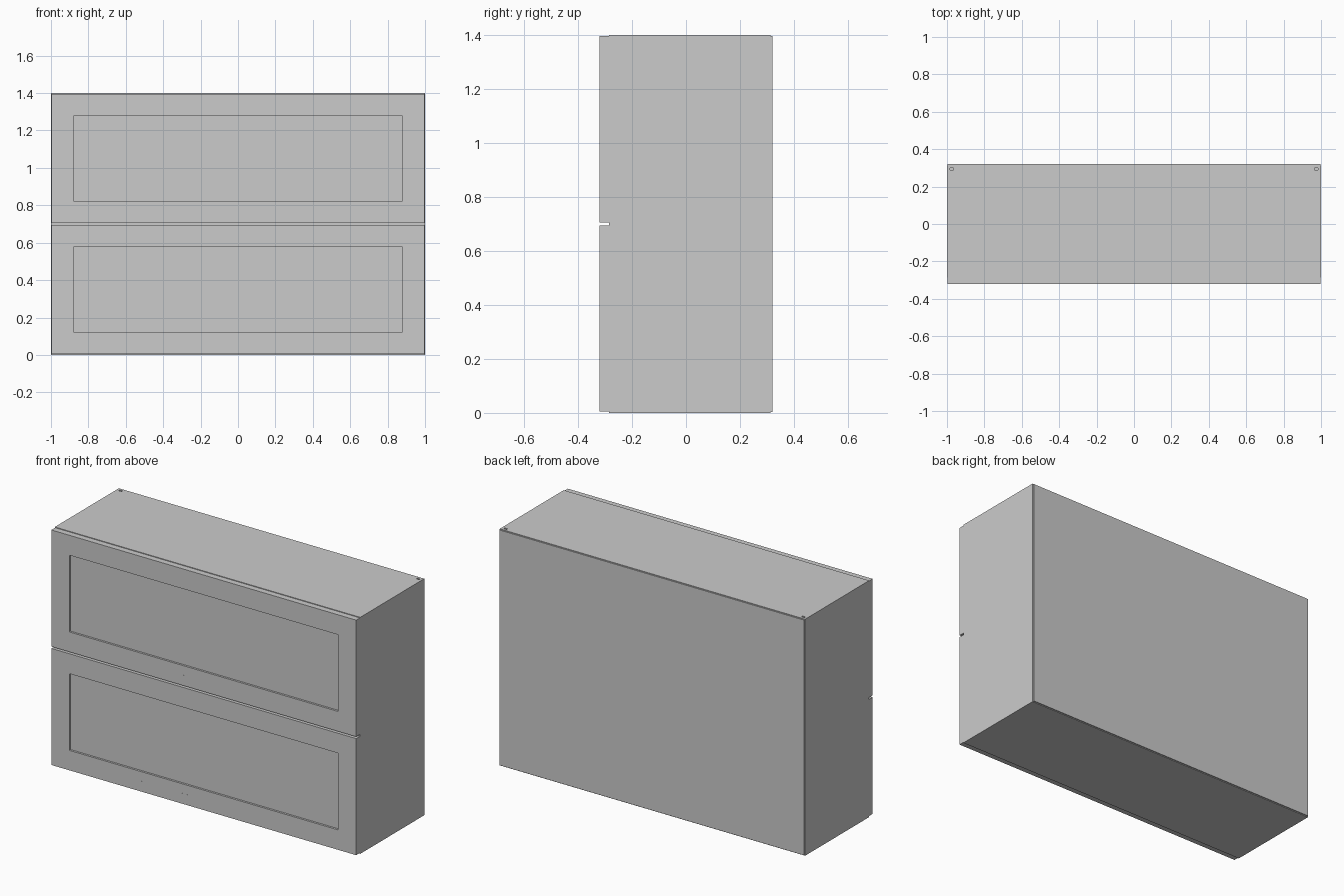
import bpy, bmesh

if "Cube" in bpy.data.objects:
    bpy.data.objects.remove(bpy.data.objects["Cube"])

W, D, H = 1.0, 0.32, 1.40       # half width, half depth, height
T = 0.035                       # board thickness
FRONT, BACK = -0.285, 0.314     # carcass depth range


def box(name, x, y, z):
    """Box from three (min, max) ranges."""
    bm = bmesh.new()
    bmesh.ops.create_cube(bm, size=1)
    for v in bm.verts:
        for i, (lo, hi) in enumerate((x, y, z)):
            v.co[i] = hi if v.co[i] > 0 else lo
    mesh = bpy.data.meshes.new(name)
    bm.to_mesh(mesh)
    bm.free()
    ob = bpy.data.objects.new(name, mesh)
    bpy.context.collection.objects.link(ob)
    return ob


def recess_front(ob, border, depth):
    """Sink a straight-walled panel into the face pointing to -y."""
    bm = bmesh.new()
    bm.from_mesh(ob.data)
    bm.normal_update()
    face = min(bm.faces, key=lambda f: f.normal.y)
    bmesh.ops.inset_region(bm, faces=[face], thickness=border, use_even_offset=True)
    out = bmesh.ops.extrude_discrete_faces(bm, faces=[face])
    bmesh.ops.translate(bm, verts=out["faces"][0].verts, vec=(0, depth, 0))
    bmesh.ops.recalc_face_normals(bm, faces=bm.faces)
    bm.to_mesh(ob.data)
    bm.free()


# Carcass boards
depth = (FRONT, BACK)
for side, s in (("left", -1), ("right", 1)):
    box(side + "_side", sorted((s * (W - T), s * W)), depth, (0, H - T))
top = box("top_board", (-W, W), depth, (H - T, H))
inner = (-W + T, W - T)
box("bottom_board", inner, depth, (0, T))
box("middle_shelf", inner, depth, (H / 2 - T / 2, H / 2 + T / 2))

# Thin back panel, slightly smaller than the carcass
box("back_panel", (-W + 0.004, W - 0.004), (BACK, D), (0.004, H - 0.004))

# Small hanger slots in the top board
for side, s in (("left", -1), ("right", 1)):
    x = s * 0.975
    cutter = box(side + "_slot_cutter", (x - 0.01, x + 0.01), (0.289, 0.299), (H - 0.02, H + 0.02))
    cutter.hide_render = True
    cutter.hide_set(True)
    cut = top.modifiers.new(side + "_slot", "BOOLEAN")
    cut.object = cutter
    cut.operation = "DIFFERENCE"
    cut.solver = "EXACT"

# Two framed flap doors with small flush handle plates
for level, z0, z1 in (("lower", 0.005, 0.695), ("upper", 0.706, 1.396)):
    door = box(level + "_door", (-W + 0.002, W - 0.002), (-D, FRONT), (z0, z1))
    recess_front(door, 0.118, 0.012)
    for i, x in enumerate((-0.395, -0.125)):
        box(f"{level}_handle_plate_{i + 1}", (x - 0.02, x + 0.02),
            (-D - 0.0005, -D + 0.001), (z0 + 0.052, z0 + 0.062))
